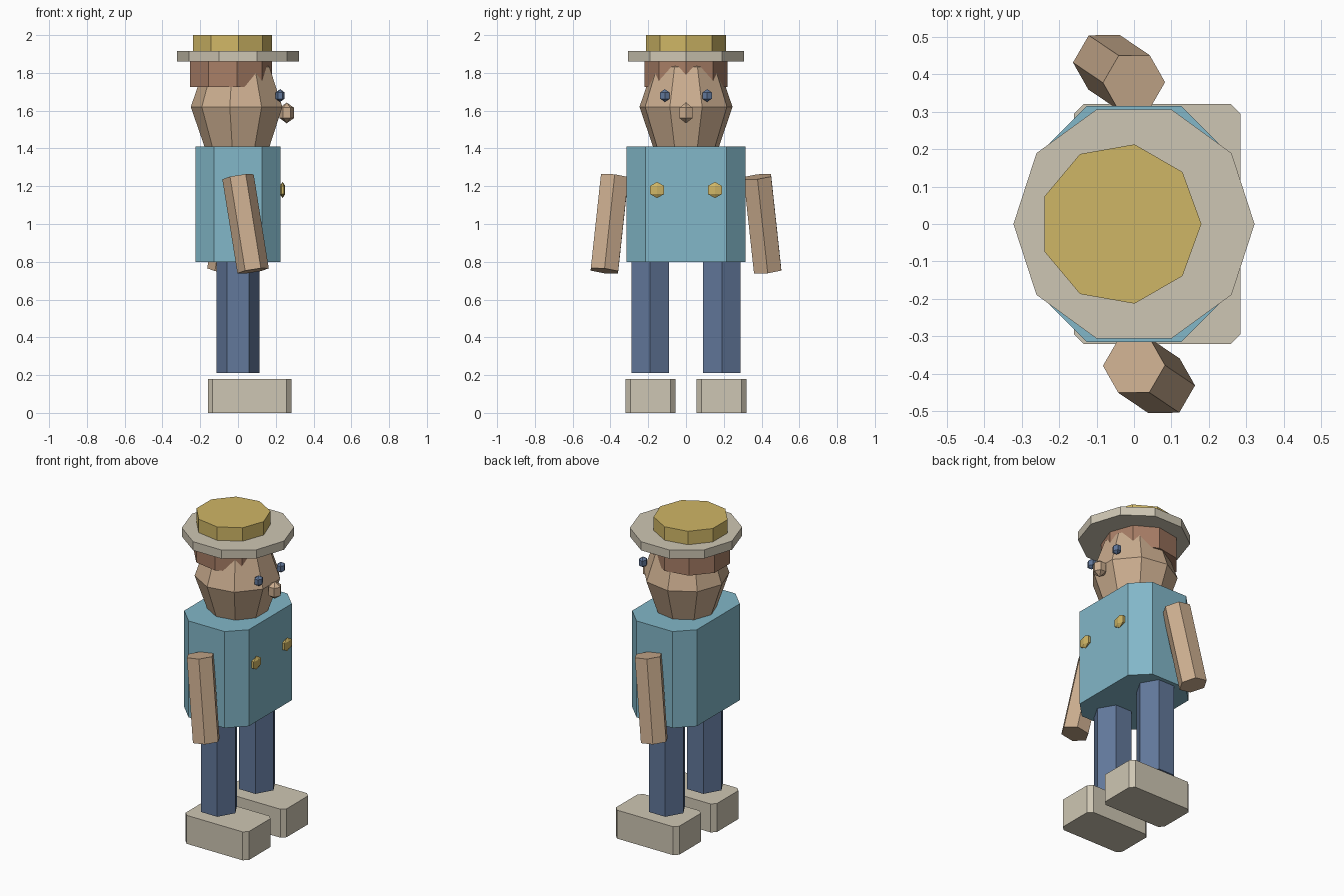
import bpy, bmesh, math
from mathutils import Vector

if "Cube" in bpy.data.objects:
    bpy.data.objects.remove(bpy.data.objects["Cube"])


def material(name, rgb):
    m = bpy.data.materials.new(name)
    lin = [(c / 255 / 12.92) if c < 11 else ((c / 255 + 0.055) / 1.055) ** 2.4 for c in rgb]
    m.diffuse_color = (*lin, 1)
    m.use_nodes = True
    m.node_tree.nodes["Principled BSDF"].inputs["Base Color"].default_value = m.diffuse_color
    return m


SKIN = material("skin", (203, 173, 143))
SHIRT = material("shirt_blue", (130, 183, 200))
DENIM = material("denim_navy", (98, 120, 155))
STONE = material("stone_grey", (206, 198, 179))
GOLD = material("gold", (207, 182, 102))
HAIR = material("hair_brown", (168, 126, 102))


def finish(name, bm, mat, loc):
    bmesh.ops.recalc_face_normals(bm, faces=bm.faces)
    me = bpy.data.meshes.new(name)
    bm.to_mesh(me)
    bm.free()
    me.materials.append(mat)
    ob = bpy.data.objects.new(name, me)
    ob.location = loc
    bpy.context.collection.objects.link(ob)
    return ob


def loft(name, loops, mat, loc=(0, 0, 0)):
    """Skin a stack of equal-length point loops and cap both ends."""
    bm = bmesh.new()
    rings = [[bm.verts.new(p) for p in loop] for loop in loops]
    n = len(rings[0])
    for a, b in zip(rings, rings[1:]):
        for i in range(n):
            j = (i + 1) % n
            bm.faces.new((a[i], a[j], b[j], b[i]))
    bm.faces.new(rings[0][::-1])
    bm.faces.new(rings[-1])
    bmesh.ops.remove_doubles(bm, verts=bm.verts, dist=1e-5)
    return finish(name, bm, mat, loc)


def ngon(r, n, z, phase=0.0):
    return [(r * math.cos(phase + math.tau * i / n),
             r * math.sin(phase + math.tau * i / n), z) for i in range(n)]


def prism(name, r, n, z0, z1, mat, x=0, y=0):
    return loft(name, [ngon(r, n, z0), ngon(r, n, z1)], mat, (x, y, 0))


def block(name, hx, hy, cut, z0, z1, mat, x=0, y=0):
    """Upright box with chamfered vertical edges."""
    pts = [(hx, hy - cut), (hx - cut, hy), (cut - hx, hy), (-hx, hy - cut),
           (-hx, cut - hy), (cut - hx, -hy), (hx - cut, -hy), (hx, cut - hy)]
    return loft(name, [[(*p, z) for p in pts] for z in (z0, z1)], mat, (x, y, 0))


def ball(name, size, seg, rings, mat, loc):
    """Low-poly ellipsoid with one vertex column towards -x."""
    bm = bmesh.new()
    cols = [ngon(math.sin(math.pi * k / rings), seg, -math.cos(math.pi * k / rings), math.pi)
            for k in range(1, rings)]
    vs = [[bm.verts.new([c * s for c, s in zip(p, size)]) for p in col] for col in cols]
    low, high = bm.verts.new((0, 0, -size[2])), bm.verts.new((0, 0, size[2]))
    for i in range(seg):
        j = (i + 1) % seg
        for a, b in zip(vs, vs[1:]):
            bm.faces.new((a[i], a[j], b[j], b[i]))
        bm.faces.new((low, vs[0][j], vs[0][i]))
        bm.faces.new((high, vs[-1][i], vs[-1][j]))
    return finish(name, bm, mat, loc)


# torso
block("shirt", 0.226, 0.315, 0.1, 0.8, 1.41, SHIRT)

# paired limbs, shoes, eyes and buttons
for side, s in (("right", -1), ("left", 1)):
    prism(side + "_leg", 0.115, 6, 0.21, 0.81, DENIM, 0, s * 0.19)
    block(side + "_shoe", 0.222, 0.133, 0.026, 0, 0.18, STONE, 0.062, s * 0.188)

    # arms swing in opposite directions
    top = Vector((0, s * 0.378, 1.25))
    end = Vector((-s * 0.08, s * 0.432, 0.752))
    axis = top - end
    arm = loft(side + "_arm", [ngon(0.084, 6, -axis.length / 2),
                               ngon(0.084, 6, axis.length / 2)], SKIN, (top + end) / 2)
    arm.rotation_mode = 'QUATERNION'
    arm.rotation_quaternion = Vector((0, 0, 1)).rotation_difference(axis)

    ball(side + "_eye", (0.027, 0.033, 0.034), 6, 3, DENIM, (0.223, s * 0.112, 1.68))
    ball(side + "_button", (0.016, 0.05, 0.043), 6, 3, GOLD, (0.236, s * 0.153, 1.18))

# head and nose
ball("head", (0.25, 0.25, 0.3), 9, 4, SKIN, (0, 0, 1.62))
ball("nose", (0.044, 0.046, 0.055), 6, 3, SKIN, (0.258, 0, 1.588))

# hair and hat
prism("hair", 0.224, 9, 1.725, 1.865, HAIR, -0.044)
prism("hat_brim", 0.322, 10, 1.86, 1.915, STONE)
prism("hat_crown", 0.216, 9, 1.9, 2.0, GOLD, -0.036)
